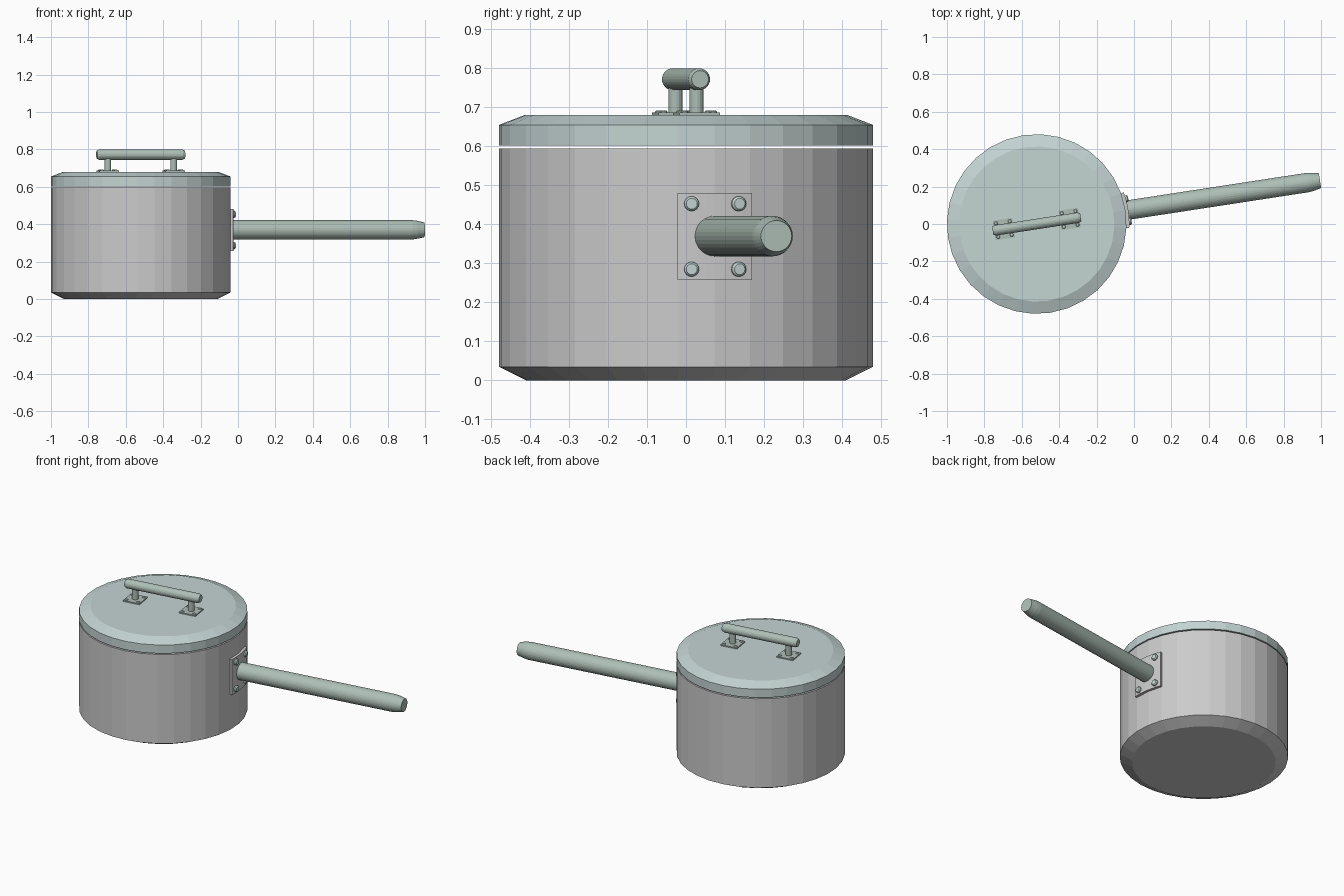
import bpy, bmesh, math
from mathutils import Matrix, Vector

if "Cube" in bpy.data.objects:
    bpy.data.objects.remove(bpy.data.objects["Cube"])

R = 0.48
TURN = math.radians(8.7)
# local frame: pot axis is z, long handle runs along +x
FRAME = Matrix.Translation((-0.52, 0, 0)) @ Matrix.Rotation(TURN, 4, 'Z')
ALONG_X = Matrix.Rotation(math.pi / 2, 4, 'Y')


def material(name, rgb):
    m = bpy.data.materials.new(name)
    m.diffuse_color = (*rgb, 1)
    m.use_nodes = True
    m.node_tree.nodes["Principled BSDF"].inputs["Base Color"].default_value = m.diffuse_color
    return m


LID = material("lid_metal", (0.55, 0.66, 0.65))
GRIP = material("grip_metal", (0.42, 0.52, 0.47))


def finish(name, bm, mat=None):
    bmesh.ops.recalc_face_normals(bm, faces=bm.faces)
    me = bpy.data.meshes.new(name)
    bm.to_mesh(me)
    bm.free()
    ob = bpy.data.objects.new(name, me)
    bpy.context.collection.objects.link(ob)
    ob.matrix_world = FRAME
    if mat:
        me.materials.append(mat)
    return ob


def turned(name, profile, sides, place=Matrix(), mat=None):
    """Solid of rings (radius, height), capped at both ends."""
    bm = bmesh.new()
    rings = [[bm.verts.new(place @ Vector((r * math.cos(2 * math.pi * i / sides),
                                           r * math.sin(2 * math.pi * i / sides), z)))
              for i in range(sides)] for r, z in profile]
    for a, b in zip(rings, rings[1:]):
        for i in range(sides):
            j = (i + 1) % sides
            bm.faces.new((a[i], a[j], b[j], b[i]))
    bm.faces.new(rings[0])
    bm.faces.new(rings[-1])
    return finish(name, bm, mat)


def box(name, size, loc, mat=None):
    bm = bmesh.new()
    bmesh.ops.create_cube(bm, size=1, matrix=Matrix.Translation(loc) @ Matrix.Diagonal((*size, 1)))
    return finish(name, bm, mat)


# hollow pot with chamfered base, and its lid
turned("pot_body", [(0.41, 0), (R, 0.035), (R, 0.595), (R - 0.02, 0.595),
                    (R - 0.02, 0.045), (0.40, 0.02)], 32)
turned("lid", [(R, 0.602), (R, 0.655), (0.415, 0.68)], 32, mat=LID)

# long side handle
turned("side_handle", [(0.052, 0.475), (0.052, 1.465), (0.049, 1.49), (0.04, 1.532)], 32,
       Matrix.Translation((0, 0, 0.37)) @ ALONG_X, GRIP)

# curved mounting plate wrapped on the pot wall
bm = bmesh.new()
sections = []
for k in range(-4, 5):
    a = k / 4 * 0.197
    sections.append([bm.verts.new((r * math.cos(a), r * math.sin(a), z))
                     for r, z in ((0.472, 0.257), (0.495, 0.257), (0.495, 0.481), (0.472, 0.481))])
for s, t in zip(sections, sections[1:]):
    for i in range(4):
        j = (i + 1) % 4
        bm.faces.new((s[i], s[j], t[j], t[i]))
bm.faces.new(sections[0])
bm.faces.new(sections[-1])
finish("mounting_plate", bm)

# rivets on the mounting plate
for sy in (-1, 1):
    for z in (0.285, 0.453):
        place = Matrix.Translation((0, 0, z)) @ Matrix.Rotation(sy * 0.123, 4, 'Z') @ ALONG_X
        turned("plate_rivet", [(0.019, 0.485), (0.019, 0.502), (0.014, 0.508)], 16, place, LID)

# lid handle bar
turned("lid_handle_bar", [(0.022, -0.238), (0.028, -0.225), (0.028, 0.225), (0.022, 0.238)], 24,
       Matrix.Translation((0, 0, 0.772)) @ ALONG_X, GRIP)

# lid handle posts, feet and foot rivets
for sx in (-1, 1):
    x = sx * 0.178
    turned("lid_handle_post", [(0.018, 0.68), (0.018, 0.765)], 16,
           Matrix.Translation((x, 0, 0)), GRIP)
    box("lid_handle_foot", (0.105, 0.105, 0.01), (x, 0, 0.682), GRIP)
    for dx in (-0.037, 0.037):
        for dy in (-0.037, 0.037):
            turned("foot_rivet", [(0.01, 0.684), (0.01, 0.689), (0.007, 0.692)], 12,
                   Matrix.Translation((x + dx, dy, 0)), LID)
